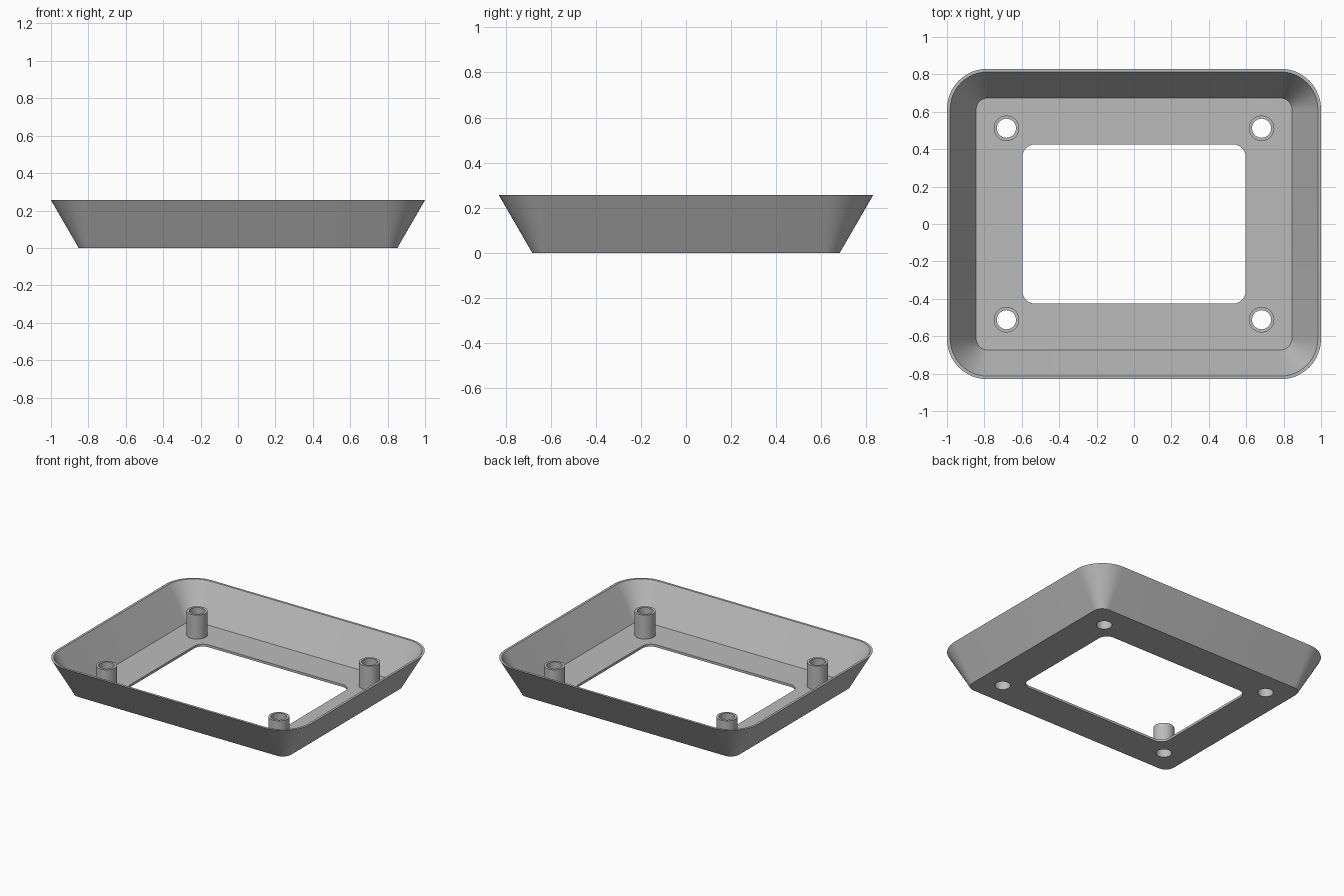
import bpy, bmesh
from math import sin, cos, pi, radians

if "Cube" in bpy.data.objects:
    bpy.data.objects.remove(bpy.data.objects["Cube"])

# Main dimensions
HEIGHT, FLOOR = 0.256, 0.017
BOSS_X, BOSS_Y, BOSS_TOP = 0.682, 0.512, 0.188
BOSS_R, HOLE_R = 0.068, 0.051

grey = bpy.data.materials.new("plain grey")
grey.use_nodes = True
COLOUR = (0.5, 0.5, 0.5, 1)
grey.diffuse_color = COLOUR
grey.node_tree.nodes["Principled BSDF"].inputs["Base Color"].default_value = COLOUR


def rounded_rect(hx, hy, r, z, steps=12):
    """Points round a rectangle with rounded corners."""
    pts = []
    for i, (sx, sy) in enumerate([(1, 1), (-1, 1), (-1, -1), (1, -1)]):
        for k in range(steps + 1):
            a = (i + k / steps) * pi / 2
            pts.append((sx * (hx - r) + r * cos(a), sy * (hy - r) + r * sin(a), z))
    return pts


def circle(r, z, n=48):
    return [(r * cos(2 * pi * k / n), r * sin(2 * pi * k / n), z) for k in range(n)]


def loft(name, loops, closed):
    """Skin a series of loops with quads; closed joins the last to the first."""
    bm = bmesh.new()
    rings = [[bm.verts.new(p) for p in loop] for loop in loops]
    pairs = list(zip(rings, rings[1:]))
    if closed:
        pairs.append((rings[-1], rings[0]))
    for a, b in pairs:
        for i in range(len(a)):
            j = (i + 1) % len(a)
            bm.faces.new((a[i], a[j], b[j], b[i]))
    bmesh.ops.recalc_face_normals(bm, faces=bm.faces)
    mesh = bpy.data.meshes.new(name)
    bm.to_mesh(mesh)
    bm.free()
    mesh.materials.append(grey)
    obj = bpy.data.objects.new(name, mesh)
    bpy.context.collection.objects.link(obj)
    return obj


def activate(obj):
    bpy.ops.object.select_all(action="DESELECT")
    obj.select_set(True)
    bpy.context.view_layer.objects.active = obj


# Flared tray with a window through its floor
tray = loft("tray", [
    rounded_rect(0.852, 0.682, 0.068, 0),
    rounded_rect(1.0, 0.83, 0.216, HEIGHT),
    rounded_rect(0.983, 0.813, 0.199, HEIGHT),
    rounded_rect(0.844, 0.673, 0.06, FLOOR),
    rounded_rect(0.597, 0.426, 0.068, FLOOR),
    rounded_rect(0.597, 0.426, 0.068, 0),
], closed=True)

corners = {"front_right": (-1, -1), "front_left": (1, -1),
           "back_right": (-1, 1), "back_left": (1, 1)}
parts = [tray]
for label, (sx, sy) in corners.items():
    place = (sx * BOSS_X, sy * BOSS_Y, 0)

    # Screw hole through the floor
    bpy.ops.mesh.primitive_cylinder_add(vertices=48, radius=HOLE_R, depth=0.1, location=place)
    cutter = bpy.context.object
    cutter.name = "hole_cutter"
    cutter.hide_render = True
    activate(tray)
    cut = tray.modifiers.new("hole", "BOOLEAN")
    cut.operation, cut.solver, cut.object = "DIFFERENCE", "EXACT", cutter
    bpy.ops.object.modifier_apply(modifier=cut.name)
    bpy.data.objects.remove(cutter)

    # Hollow screw post standing on the floor
    post = loft(label + "_screw_post", [
        circle(BOSS_R, FLOOR), circle(BOSS_R, BOSS_TOP),
        circle(HOLE_R, BOSS_TOP), circle(HOLE_R, FLOOR)], closed=False)
    post.location = place
    parts.append(post)

for obj in parts:
    activate(obj)
    bpy.ops.object.shade_smooth_by_angle(angle=radians(30))
